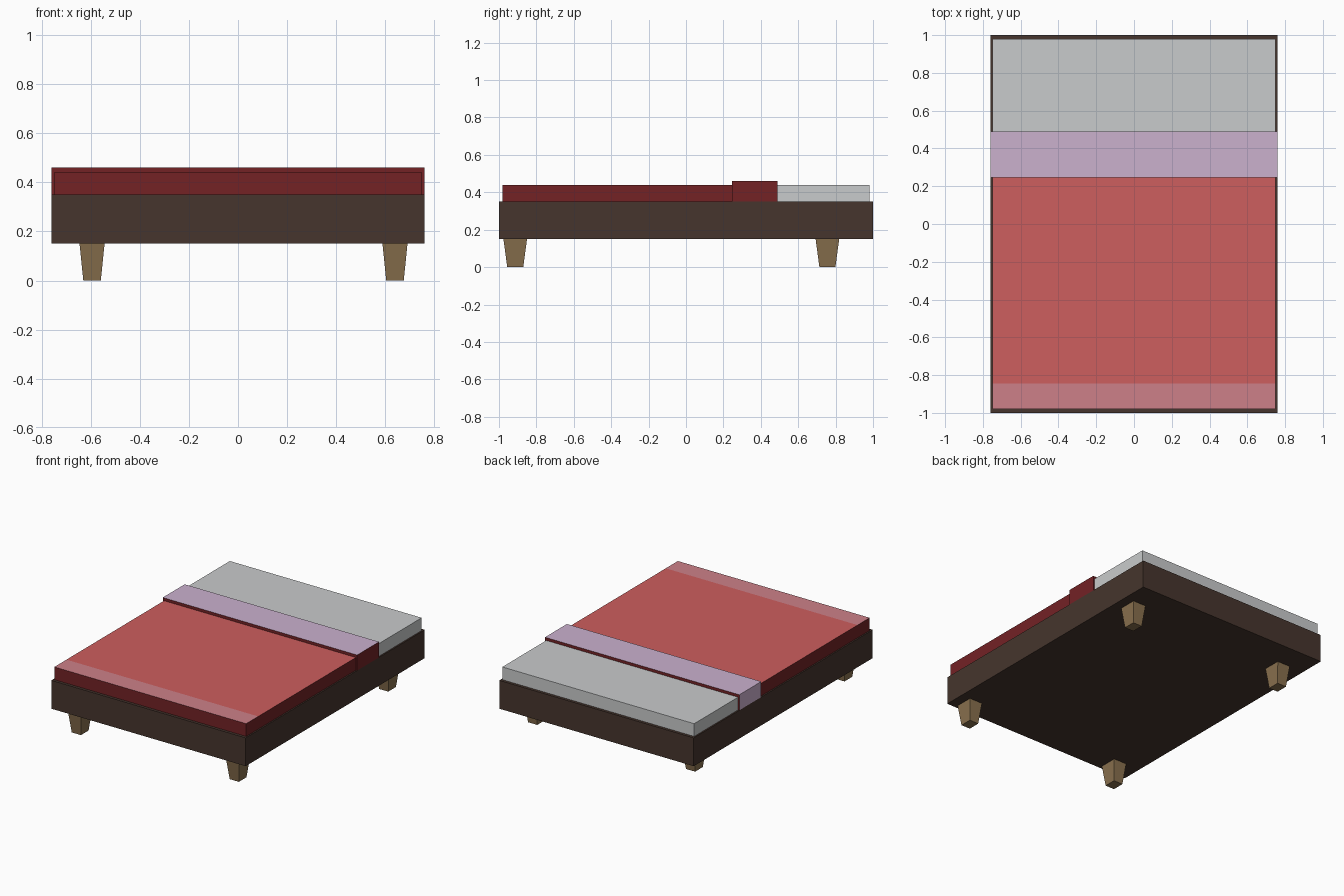
import bpy, bmesh
from mathutils import Vector

if "Cube" in bpy.data.objects:
    bpy.data.objects.remove(bpy.data.objects["Cube"])


def material(name, rgb):
    """Flat colour from 0-255 sRGB values."""
    lin = [((c / 255 + 0.055) / 1.055) ** 2.4 for c in rgb]
    m = bpy.data.materials.new(name)
    m.diffuse_color = (*lin, 1)
    m.use_nodes = True
    m.node_tree.nodes["Principled BSDF"].inputs["Base Color"].default_value = m.diffuse_color
    return m


BROWN = material("dark brown wood", (70, 53, 45))
TAN = material("tan wood", (137, 112, 78))
GREY = material("light grey sheet", (201, 203, 204))
RED = material("red blanket", (205, 94, 94))
DARK = material("dark red edge", (115, 34, 37))
PINK = material("pink border", (205, 128, 137))
LILAC = material("lilac fold", (203, 177, 206))


def box(name, lo, hi, mats, rule=None, taper=(1, 1), cut_y=None):
    """Box from lo to hi; taper scales the bottom, rule(normal, centre) picks a material."""
    lo, hi = Vector(lo), Vector(hi)
    mid, size = (lo + hi) / 2, hi - lo
    bm = bmesh.new()
    bmesh.ops.create_cube(bm, size=1)
    for v in bm.verts:
        k = taper if v.co.z < 0 else (1, 1)
        v.co = mid + Vector((v.co.x * size.x * k[0], v.co.y * size.y * k[1], v.co.z * size.z))
    if cut_y is not None:
        bmesh.ops.bisect_plane(bm, geom=bm.verts[:] + bm.edges[:] + bm.faces[:],
                               plane_co=(0, cut_y, 0), plane_no=(0, 1, 0))
    bm.normal_update()
    if rule:
        for f in bm.faces:
            f.material_index = rule(f.normal, f.calc_center_median())
    mesh = bpy.data.meshes.new(name)
    bm.to_mesh(mesh)
    bm.free()
    for m in mats:
        mesh.materials.append(m)
    ob = bpy.data.objects.new(name, mesh)
    bpy.context.collection.objects.link(ob)
    return ob


# Bed base
box("bed_base", (-0.76, -1, 0.15), (0.76, 1, 0.35), [BROWN])

# Bare mattress at the head end
box("mattress", (-0.75, 0.49, 0.35), (0.75, 0.98, 0.44), [GREY])

# Blanket: red top with a pink border at the foot, dark red sides
box("blanket", (-0.75, -0.98, 0.35), (0.75, 0.245, 0.44), [RED, PINK, DARK],
    lambda n, c: 2 if n.z < 0.5 else (1 if c.y < -0.845 else 0), cut_y=-0.845)

# Folded-back band: lilac top and left end, dark red elsewhere
box("blanket_fold", (-0.76, 0.245, 0.35), (0.76, 0.49, 0.46), [LILAC, DARK],
    lambda n, c: 0 if n.z > 0.5 or n.x < -0.5 else 1)

# Tapered legs
for side, x in (("left", -0.595), ("right", 0.64)):
    for end, y in (("front", -0.913), ("back", 0.756)):
        box(f"{end}_{side}_leg", (x - 0.051, y - 0.063, 0), (x + 0.051, y + 0.063, 0.15),
            [TAN], taper=(0.7, 0.68))
